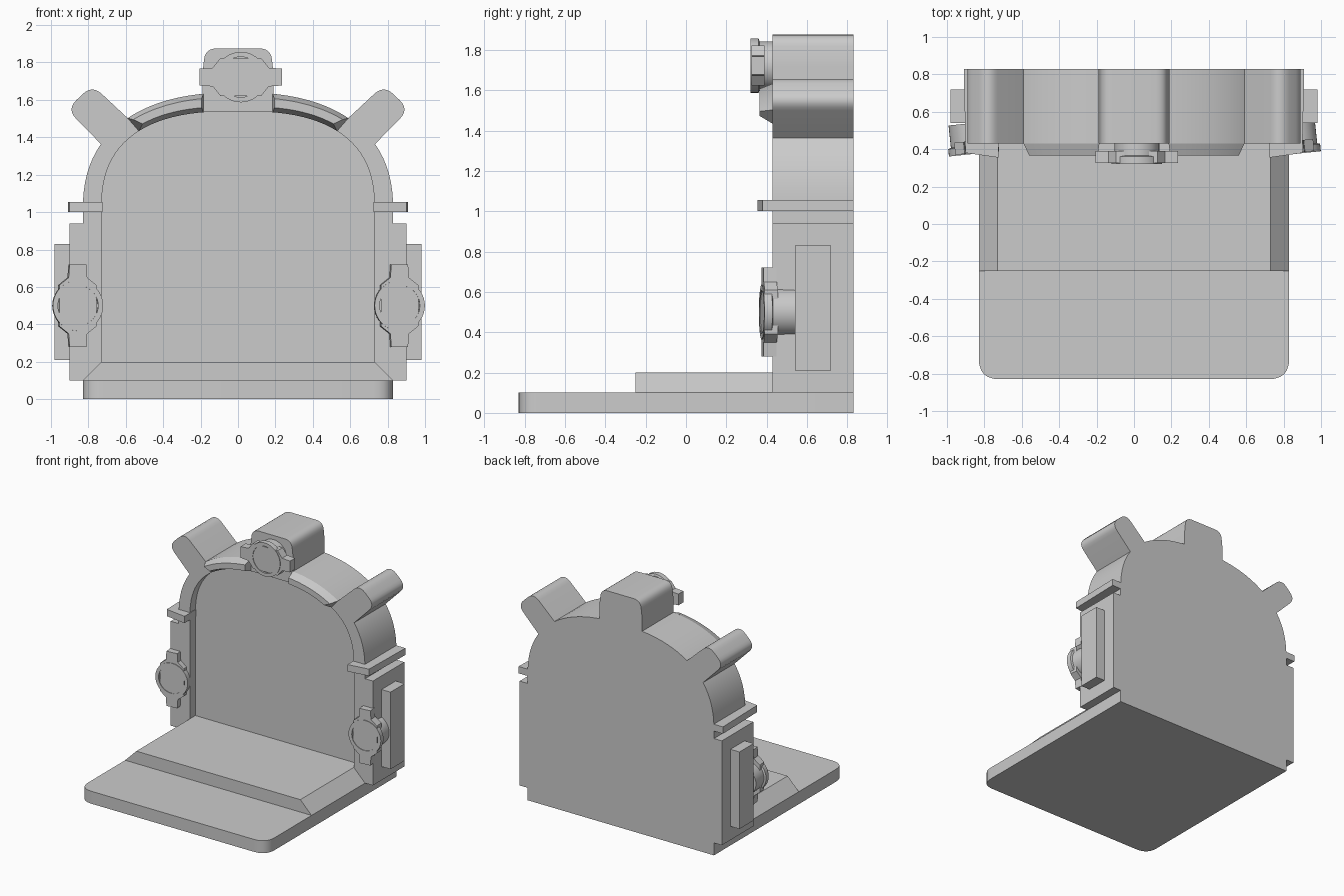
import bpy, bmesh, math
from mathutils import Matrix, Vector

cube = bpy.data.objects.get("Cube")
if cube:
    bpy.data.objects.remove(cube, do_unlink=True)

grey = bpy.data.materials.new("plain_grey")
grey.use_nodes = True
COLOUR = (0.6, 0.6, 0.6, 1)
grey.diffuse_color = COLOUR
grey.node_tree.nodes["Principled BSDF"].inputs["Base Color"].default_value = COLOUR

FRONT, BACK = 0.43, 0.83


def loft(name, loops, matrix=Matrix()):
    """Skin closed loops of equal length and cap both ends."""
    bm = bmesh.new()
    rings = [[bm.verts.new(matrix @ Vector(p)) for p in loop] for loop in loops]
    for a, b in zip(rings, rings[1:]):
        n = len(a)
        for i in range(n):
            j = (i + 1) % n
            bm.faces.new((a[i], a[j], b[j], b[i]))
    bm.faces.new(rings[0])
    bm.faces.new(rings[-1])
    bmesh.ops.recalc_face_normals(bm, faces=bm.faces)
    mesh = bpy.data.meshes.new(name)
    bm.to_mesh(mesh)
    bm.free()
    mesh.materials.append(grey)
    obj = bpy.data.objects.new(name, mesh)
    bpy.context.collection.objects.link(obj)
    bpy.ops.object.select_all(action='DESELECT')
    obj.select_set(True)
    bpy.context.view_layer.objects.active = obj
    bpy.ops.object.shade_smooth_by_angle(angle=math.radians(30))
    return obj


def at_y(points, y):
    return [(x, y, z) for x, z in points]


def at_z(points, z):
    return [(x, y, z) for x, y in points]


def prism(name, points, y0, y1, matrix=Matrix()):
    return loft(name, [at_y(points, y0), at_y(points, y1)], matrix)


def slab(name, points, z0, z1):
    return loft(name, [at_z(points, z0), at_z(points, z1)])


def rounded(points, steps=6):
    """Round each corner given with a third value, its radius."""
    out = []
    n = len(points)
    for i, p in enumerate(points):
        c = Vector(p[:2])
        if len(p) == 2:
            out.append(tuple(c))
            continue
        a = c + (Vector(points[i - 1][:2]) - c).normalized() * p[2]
        b = c + (Vector(points[(i + 1) % n][:2]) - c).normalized() * p[2]
        for k in range(steps + 1):
            t = k / steps
            out.append(tuple(a * (1 - t) ** 2 + c * (2 * t * (1 - t)) + b * t * t))
    return out


def arch(a, b, n, start, end, steps):
    """Superellipse arc above z = 1, between two angles."""
    pts = []
    for i in range(steps + 1):
        t = start + (end - start) * i / steps
        c, s = math.cos(t), max(0, math.sin(t))
        pts.append((math.copysign(abs(c) ** (2 / n), c) * a, 1 + s ** (2 / n) * b))
    return pts


def angle_at(x, a, n):
    return math.acos((x / a) ** (n / 2))


OUTER, INNER = (0.83, 0.64, 2.4), (0.73, 0.54, 2.6)

# Floor plate and raised step
slab("floor_plate", rounded([(-0.83, BACK), (-0.83, -0.83, 0.11),
                             (0.83, -0.83, 0.11), (0.83, BACK)]), 0, 0.1)
prism("floor_step", [(-0.83, 0.1), (0.83, 0.1), (0.73, 0.2), (-0.73, 0.2)], -0.25, 0.52)

# Back wall with pillars, arch and shallow recess
leg = [(0.9, 0.1), (0.9, 0.94), (0.83, 0.94)]
outer = leg + arch(*OUTER, 0, math.pi, 48) + [(-x, z) for x, z in reversed(leg)]
inner_leg = [(0.73, 0.19), (0.73, 0.9), (0.73, 0.95)]
inner = inner_leg + arch(*INNER, 0, math.pi, 48) + [(-x, z) for x, z in reversed(inner_leg)]
loft("arched_wall", [at_y(outer, BACK), at_y(outer, FRONT),
                     at_y(inner, FRONT), at_y(inner, 0.5)])

# Block on the crown of the arch
prism("crown_block", rounded([(-0.19, 1.535), (-0.19, 1.74, 0.03), (-0.175, 1.875, 0.06),
                              (0.175, 1.875, 0.06), (0.19, 1.74, 0.03), (0.19, 1.535)]),
      FRONT, BACK)


def trim_loop(grow, x_in, x_out, x_low, side):
    """Outline of one curved trim piece, narrowed by grow."""
    oa, ob, on = OUTER[0] - grow * 0.6, OUTER[1] - grow, OUTER[2]
    ia, ib, im = INNER[0] + grow * 0.6, INNER[1] + grow, INNER[2]
    top = arch(oa, ob, on, angle_at(x_out, oa, on), angle_at(x_in, oa, on), 12)
    low = arch(ia, ib, im, angle_at(x_in, ia, im), angle_at(x_low, ia, im), 12)
    return [(side * x, z) for x, z in top + low]


for side, word in ((1, "left"), (-1, "right")):
    def flip(points):
        return [(side * p[0],) + tuple(p[1:]) for p in points]

    # Bevelled trim on the front of the arch
    loft(word + "_arch_trim", [at_y(trim_loop(0, 0.185, 0.59, 0.53, side), FRONT),
                               at_y(trim_loop(0.025, 0.195, 0.56, 0.51, side), 0.365)])

    # Slanted fin on the shoulder
    prism(word + "_fin", rounded(flip([(0.68, 1.31), (0.915, 1.55, 0.07),
                                       (0.78, 1.68, 0.07), (0.56, 1.475)])), FRONT, BACK)

    # Thin ledge above the pillar
    slab(word + "_ledge", flip([(0.725, 0.355), (0.9, 0.38), (0.91, BACK), (0.725, BACK)]),
         1.0, 1.055)

    # Raised panel on the outer side of the pillar
    prism(word + "_side_panel", flip([(0.88, 0.21), (0.98, 0.21), (0.98, 0.83), (0.88, 0.83)]),
          0.54, 0.72)


def circle(r, y, n=40):
    return [(r * math.cos(2 * math.pi * i / n), y, r * math.sin(2 * math.pi * i / n))
            for i in range(n)]


def lamp(name, place, turn, depth, upright):
    """Round dish with a rim and two opposite tabs."""
    m = Matrix.Translation(place) @ Matrix.Rotation(math.radians(turn), 4, 'Z')
    loft(name + "_dish", [circle(0.12, depth), circle(0.12, 0.045), circle(0.135, 0.04),
                          circle(0.135, 0), circle(0.108, 0), circle(0.108, 0.015)], m)
    if upright:
        m = m @ Matrix.Rotation(math.radians(90), 4, 'Y')
    quarter = [(0.22, 0.045), (0.15, 0.05), (0.11, 0.1)]
    half = quarter + [(-x, z) for x, z in reversed(quarter)]
    prism(name + "_tabs", half + [(-x, -z) for x, z in half], 0.005, 0.07, m)


# Lamps on the crown and on both pillars
lamp("crown_lamp", (0.015, 0.32, 1.722), 0, 0.12, False)
lamp("left_lamp", (0.865, 0.375, 0.5), 6, 0.165, True)
lamp("right_lamp", (-0.855, 0.375, 0.5), 6, 0.165, True)
